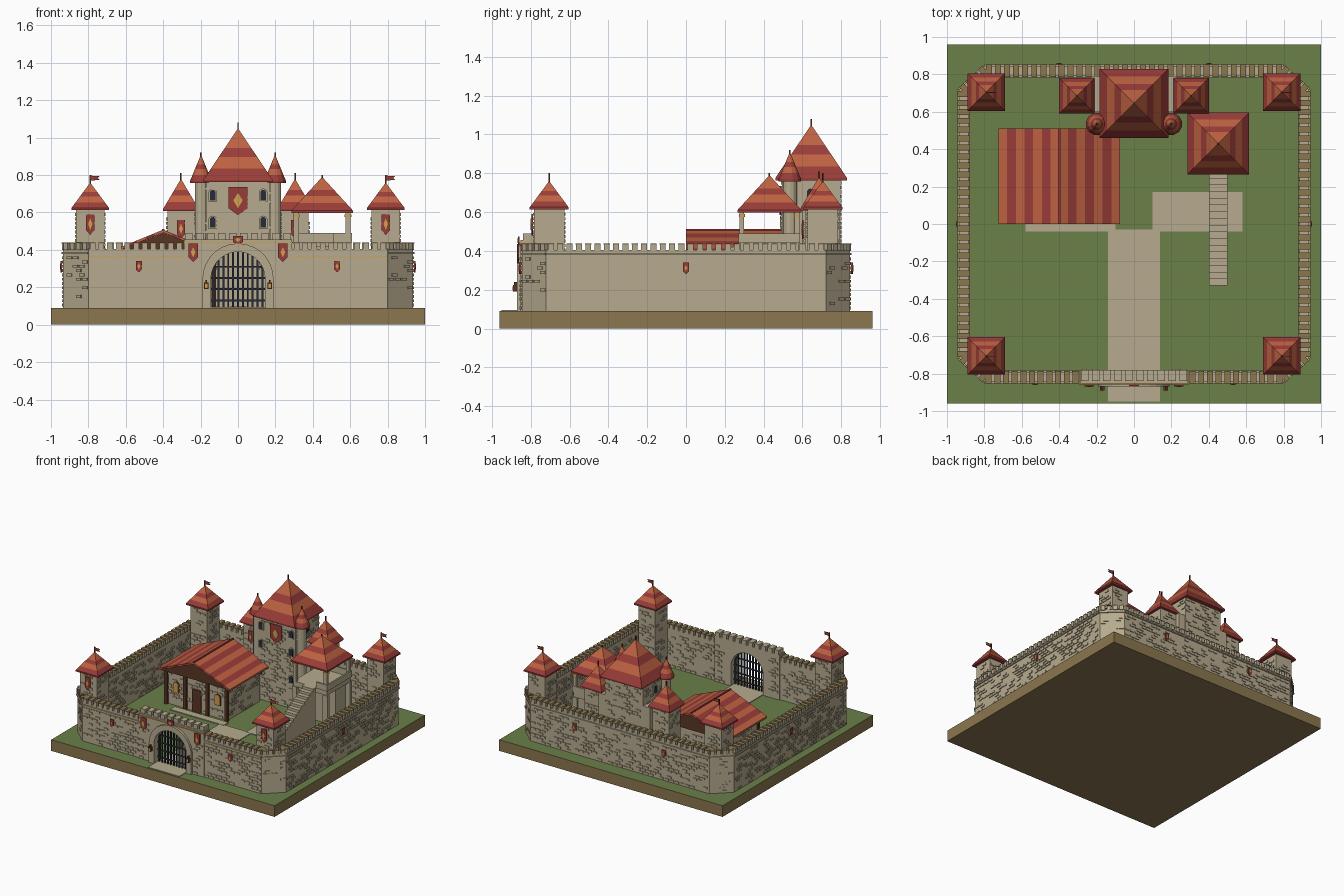
import bpy, bmesh, math, random
from mathutils import Matrix, Vector

random.seed(4)
if "Cube" in bpy.data.objects:
    bpy.data.objects.remove(bpy.data.objects["Cube"])


def material(name, code):
    rgb = [(int(code[i:i + 2], 16) / 255) ** 2.2 for i in (0, 2, 4)] + [1]
    m = bpy.data.materials.new(name)
    m.use_nodes = True
    m.diffuse_color = rgb
    m.node_tree.nodes["Principled BSDF"].inputs["Base Color"].default_value = rgb
    return m


STONE = material("stone", "b6aa8e")
GRASS = material("grass", "6a7f4a")
EARTH = material("earth", "8a7650")
TILE = material("orange_tile", "bd6243")
RED = material("dark_red", "983f3b")
IRON = material("iron", "2c303c")
GOLD = material("gold", "cfa050")
WOOD = material("wood", "5a3828")


def finish(name, bm, *mats):
    bmesh.ops.recalc_face_normals(bm, faces=bm.faces)
    me = bpy.data.meshes.new(name)
    bm.to_mesh(me)
    bm.free()
    for m in mats:
        me.materials.append(m)
    ob = bpy.data.objects.new(name, me)
    bpy.context.collection.objects.link(ob)
    return ob


def prism(bm, pts, depth, M, m=0):
    a = [bm.verts.new(M @ Vector((x, y, 0))) for x, y in pts]
    b = [bm.verts.new(M @ Vector((x, y, depth))) for x, y in pts]
    n = len(a)
    faces = [bm.faces.new(a[::-1]), bm.faces.new(b)]
    faces += [bm.faces.new((a[i], a[(i + 1) % n], b[(i + 1) % n], b[i])) for i in range(n)]
    for f in faces:
        f.material_index = m


def rect(x0, x1, y0, y1):
    return [(x0, y0), (x1, y0), (x1, y1), (x0, y1)]


def box(bm, x0, x1, y0, y1, z0, z1, m=0):
    prism(bm, rect(x0, x1, y0, y1), z1 - z0, Matrix.Translation((0, 0, z0)), m)


def facing(x, y, z=0, ang=0):
    """Upright frame: local x along the wall, y up, z outward (front at 0)."""
    return Matrix.Translation((x, y, z)) @ Matrix.Rotation(ang, 4, 'Z') @ Matrix.Rotation(math.pi / 2, 4, 'X')


def arc(r, z, n=14):
    return [(-r * math.cos(math.pi * i / n), z + r * math.sin(math.pi * i / n)) for i in range(n + 1)]


def bricks(bm, M, w, z0, z1, density=0.5):
    row, step = 0, 0.046
    z = z0 + 0.008
    while z + 0.016 < z1:
        x = -w / 2 + 0.006 + (row % 2) * step / 2
        while x + 0.036 < w / 2:
            if random.random() < density:
                prism(bm, rect(x, x + 0.036, z, z + 0.015), 0.006, M)
            x += step
        z += 0.023
        row += 1


def block(bm, cx, cy, hx, hy, z0, z1, density=0.45):
    """Stone body with raised bricks on all four sides."""
    box(bm, cx - hx, cx + hx, cy - hy, cy + hy, z0, z1)
    for k, (dx, dy, w) in enumerate([(0, -hy, hx), (hx, 0, hy), (0, hy, hx), (-hx, 0, hy)]):
        bricks(bm, facing(cx + dx, cy + dy, 0, k * math.pi / 2), 2 * w, z0, z1, density)


def roof(name, cx, cy, half, z0, z1, sides=4, spire=0.03):
    """Banded pyramid or cone with a thick eave and a finial."""
    bm = bmesh.new()
    r0 = half / math.cos(math.pi / 4) if sides == 4 else half
    rings = []
    for t, z in [(1, z0 - .012), (1, z0), (.78, 0), (.56, 0), (.38, 0)]:
        z = z or z0 + (z1 - z0) * (1 - t)
        rings.append([bm.verts.new((cx + r0 * t * math.cos(a), cy + r0 * t * math.sin(a), z))
                      for a in [(i + .5) * 2 * math.pi / sides for i in range(sides)]])
    bm.faces.new(rings[0][::-1])
    for k, (lo, hi) in enumerate(zip(rings, rings[1:])):
        for i in range(sides):
            j = (i + 1) % sides
            bm.faces.new((lo[i], lo[j], hi[j], hi[i])).material_index = (0, 0, 1, 0)[k]
    tip = bm.verts.new((cx, cy, z1))
    for i in range(sides):
        bm.faces.new((rings[-1][i], rings[-1][(i + 1) % sides], tip)).material_index = 1
    box(bm, cx - .004, cx + .004, cy - .004, cy + .004, z1 - .02, z1 + spire, 2)
    finish(name, bm, RED, TILE, WOOD)


def banner(bm, M, w, h):
    """Shield with a gold diamond, hung from the frame origin."""
    prism(bm, [(-w, 0), (-w, -h * .75), (0, -h), (w, -h * .75), (w, 0)], .008, M, 0)
    prism(bm, [(-w * .5, -h * .47), (0, -h * .75), (w * .5, -h * .47), (0, -h * .2)], .011, M, 1)


def window(bm, M, w=.016, h=.04):
    for g, d, m in ((.007, .006, 0), (0, .009, 1)):
        prism(bm, [(-w - g, -g)] + arc(w + g, h, 8) + [(w + g, -g)], d, M, m)


# Ground and paths
bm = bmesh.new()
box(bm, -1, 1, -.96, .96, 0, .09)
ground = finish("ground", bm, EARTH, GRASS)
for p in ground.data.polygons:
    p.material_index = int(p.normal.z > .5)
bm = bmesh.new()
box(bm, -.14, .14, -.95, -.03, .09, .095)
box(bm, .1, .58, -.04, .17, .09, .096)
box(bm, -.58, -.1, -.04, .02, .09, .097)
prism(bm, [(.042 * math.cos(i * math.pi / 10), .042 * math.sin(i * math.pi / 10)) for i in range(20)],
      .008, Matrix.Translation((0, -.21, .09)))
finish("paths", bm, STONE)

# Curtain wall: one half given, the other mirrored
def ring(q):
    half = q + [(x, -y) for x, y in q[:0:-1]]
    return [Vector(p) for p in half + [(-x, y) for x, y in half[::-1]]]


outer = ring([(.29, -.845), (.80, -.845), (.935, -.72)])
inner = ring([(.29, -.79), (.78, -.79), (.885, -.70)])
bm, bb = bmesh.new(), bmesh.new()
for k in range(len(outer) - 1):
    a, b, c, d = outer[k], outer[k + 1], inner[k + 1], inner[k]
    prism(bm, [a, b, c, d], .315, Matrix.Translation((0, 0, .09)))
    along, mid, back = b - a, (a + b) / 2, (c + d) / 2
    ang, length = math.atan2(along.y, along.x), along.length
    M = facing(mid.x, mid.y, 0, ang)
    prism(bm, rect(-length / 2, length / 2, .378, .388), .008, M)
    if abs(along.y) < .01 and mid.y < 0:
        prism(bm, rect(-length / 2, length / 2, .362, .368), .004, M, 2)
    bricks(bb, M, length, .09, .37, .2 if length < .3 else .55)
    bricks(bb, facing(back.x, back.y, 0, ang + math.pi), (c - d).length, .09, .39, .5)
    n = round(length / .048)
    for i in range(n):
        x = (i + .5) * length / n - length / 2
        M2 = M @ Matrix.Translation((0, 0, -.058))
        prism(bm, rect(x - .015, x + .015, .40, .434), .064, M2)
        prism(bm, rect(x - .016, x + .016, .434, .439), .066, M2, 1)
finish("curtain_wall", bm, STONE, EARTH, GOLD)
finish("wall_bricks", bb, STONE)

# Gatehouse with arched opening
bm = bmesh.new()
M = facing(0, -.78)
prism(bm, [(-.29, .09), (-.145, .09)] + arc(.145, .245) + [(.145, .09), (.29, .09), (.29, .455), (-.29, .455)], .072, M)
prism(bm, [(-.19, .09), (-.145, .09)] + arc(.145, .245) + [(.145, .09), (.19, .09)] + arc(.19, .245)[::-1], .09, M)
prism(bm, rect(-.295, .295, .437, .443), .078, M, 1)
for i in range(10):
    x = -.264 + i * .0587
    prism(bm, rect(x - .02, x + .02, .455, .49), .06, M)
for s in (-1, 1):
    for face, ang in ((-.852, 0), (-.78, math.pi)):
        bricks(bm, facing(s * .24, face, 0, ang), .1, .09, .43, .5)
finish("gatehouse", bm, STONE, GOLD)
bm = bmesh.new()
for i in range(-5, 6):
    x = i * .026
    box(bm, x - .005, x + .005, -.825, -.815, .09, .245 + math.sqrt(.145 ** 2 - x * x))
for z in (.13, .19, .25, .31):
    box(bm, -.145 if z < .3 else -.13, .145 if z < .3 else .13, -.823, -.817, z - .005, z + .005)
finish("portcullis", bm, IRON)
bm = bmesh.new()
for s in (-.17, .17):
    box(bm, s - .012, s + .012, -.89, -.868, .19, .225, 0)
    box(bm, s - .007, s + .007, -.893, -.868, .197, .217, 1)
    box(bm, s - .005, s + .005, -.885, -.86, .225, .24, 0)
finish("gate_lanterns", bm, WOOD, GOLD)

# Corner towers with flags
shafts, flags = bmesh.new(), bmesh.new()
for x in (-.79, .79):
    for y in (-.705, .705):
        block(shafts, x, y, .075, .078, .09, .62)
        roof("tower_roof", x, y, .1, .625, .76, 4, .04)
        prism(flags, [(0, .77), (.05, .775), (.04, .784), (.05, .795), (0, .797)], .004, facing(x, y))
finish("tower_shafts", shafts, STONE)
finish("tower_flags", flags, RED)

# Keep, side towers and round turrets
bm = bmesh.new()
block(bm, 0, .645, .17, .15, .09, .77)
for s in (-1, 1):
    block(bm, s * .305, .685, .073, .073, .09, .615)
    box(bm, s * .2 - .03, s * .2 + .03, .60, .79, .09, .61)
    prism(bm, [(s * .195 + .036 * math.cos(i * math.pi / 6), .535 + .036 * math.sin(i * math.pi / 6))
               for i in range(12)], .68, Matrix.Translation((0, 0, .09)))
    roof("side_tower_roof", s * .305, .685, .095, .62, .78, 4)
    roof("turret_roof", s * .198, .535, .06, .77, .91, 12, .01)
finish("keep_walls", bm, STONE)
roof("keep_roof", 0, .645, .185, .775, 1.05)
bm = bmesh.new()
for z in (.3, .52, .665):
    for x in (-.135, .135):
        window(bm, facing(x, .492, z))
for s in (-1, 1):
    window(bm, facing(s * .17, .64, .665, s * math.pi / 2))
    window(bm, facing(s * .305, .61, .3))
finish("windows", bm, STONE, IRON)

# Banners
bm = bmesh.new()
for x, y, z, w, h in [(0, .49, .735, .05, .15), (0, -.858, .475, .028, .045)]:
    banner(bm, facing(x, y, z), w, h)
for s in (-1, 1):
    banner(bm, facing(s * .24, -.86, .435), .025, .1)
    banner(bm, facing(s * .53, -.851, .34), .016, .06)
    banner(bm, facing(s * .79, -.789, .59), .024, .11)
    banner(bm, facing(s * .305, .606, .56), .022, .1)
    banner(bm, facing(s * .941, 0, .34, s * math.pi / 2), .016, .06)
    banner(bm, facing(s * .4, .851, .34, math.pi), .016, .06)
finish("banners", bm, RED, GOLD)

# Great hall with striped gable roof
bm = bmesh.new()
block(bm, -.4, .26, .27, .21, .09, .385, .4)
finish("hall_walls", bm, STONE)
bm = bmesh.new()
M = facing(-.4, .51)
for s in (-1, 1):
    for i in range(7):
        u, v = i / 7, (i + 1) / 7
        p = [(s * .325 * t, .508 - .133 * t + d) for t, d in ((u, 0), (v, 0), (v, -.015), (u, -.015))]
        prism(bm, p, .51, M, i % 2)
prism(bm, rect(-.006, .006, .5, .513), .51, M, 1)
finish("hall_roof", bm, TILE, RED)
bm = bmesh.new()
prism(bm, [(-.318, .365), (.318, .365), (0, .492)], .49, facing(-.4, .5))
box(bm, -.44, -.36, .038, .05, .09, .27)
for x in (-.67, -.5, -.3, -.13):
    box(bm, x - .012, x + .012, .03, .052, .09, .37)
finish("hall_timber", bm, WOOD)
bm = bmesh.new()
for x in (-.585, -.215):
    window(bm, facing(x, .05, .2), .02, .06)
finish("hall_windows", bm, WOOD, GOLD)

# Pavilion on a raised platform
bm = bmesh.new()
box(bm, .3, .6, .28, .58, .4, .44)
box(bm, .33, .57, .43, .57, .09, .4)
for x in (.312, .588):
    for y in (.288, .572):
        box(bm, x - .022, x + .022, y - .014, y + .014, .09, .4)
        box(bm, x - .014, x + .014, y - .012, y + .012, .44, .605)
        box(bm, x - .018, x + .018, y - .016, y + .016, .575, .59, 1)
box(bm, .51, .61, .27, .285, .44, .49)
box(bm, .597, .61, .27, .585, .44, .49)
box(bm, .3, .61, .575, .588, .44, .49)
finish("pavilion", bm, STONE, GOLD)
roof("pavilion_roof", .45, .43, .165, .61, .79, 4, .01)
bm = bmesh.new()
steps = 17
for i in range(steps):
    y = -.33 + i * .61 / steps
    box(bm, .4, .5, y, y + .61 / steps, .09, .09 + .35 * (i + 1) / steps)
finish("stairs", bm, STONE)
